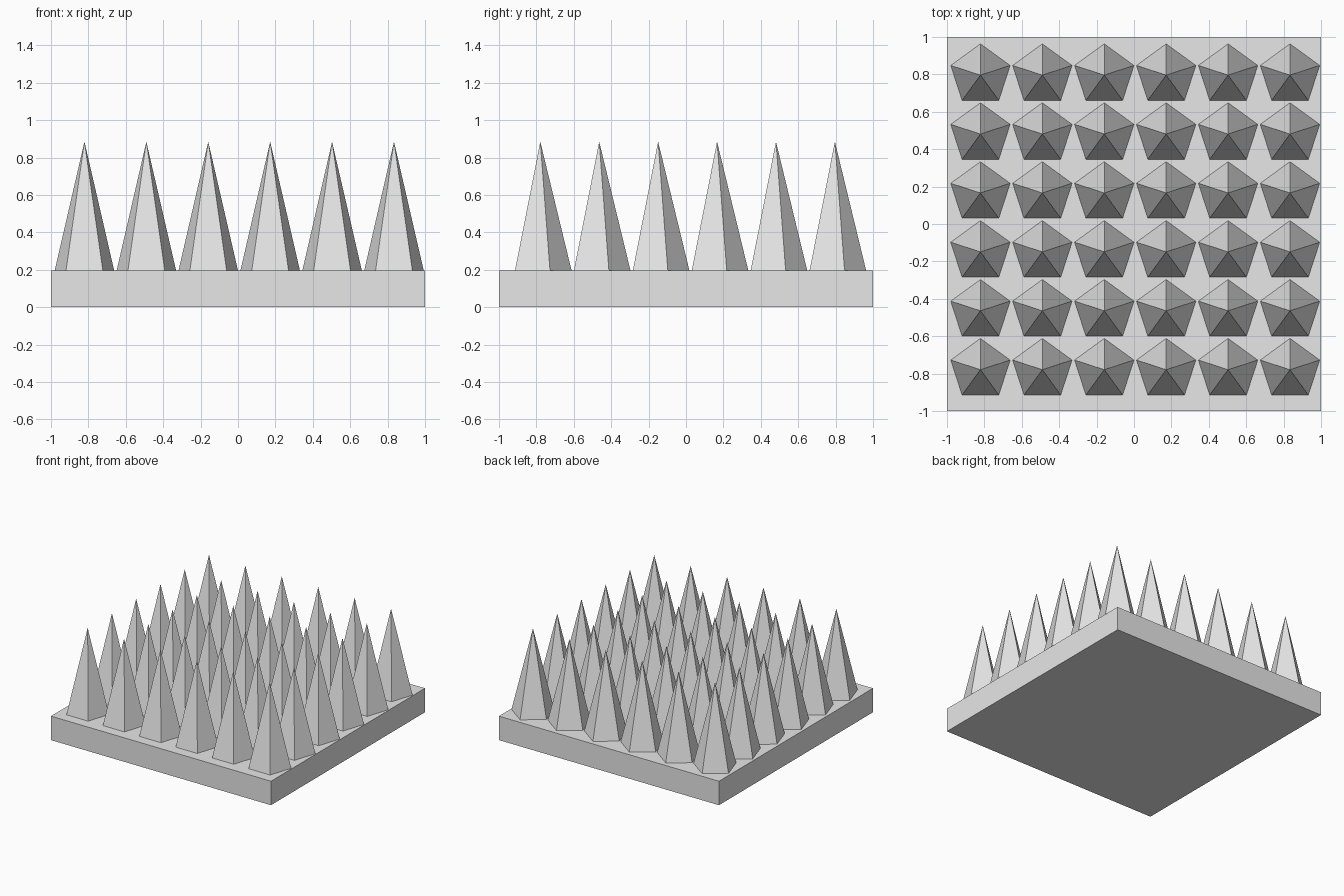
import bpy
import bmesh
from math import pi
from mathutils import Matrix, Vector

cube = bpy.data.objects.get("Cube")
if cube:
    bpy.data.objects.remove(cube, do_unlink=True)

BASE_TOP = 0.197
TIP = 0.885
RADIUS = 0.167

# Single plain grey for every part
grey = bpy.data.materials.new("light_grey")
grey.use_nodes = True
colour = (0.8, 0.8, 0.8, 1)
grey.diffuse_color = colour
grey.node_tree.nodes["Principled BSDF"].inputs["Base Color"].default_value = colour


def make_mesh(name, build):
    bm = bmesh.new()
    build(bm)
    mesh = bpy.data.meshes.new(name)
    bm.to_mesh(mesh)
    bm.free()
    mesh.materials.append(grey)
    return mesh


def place(name, mesh, location):
    obj = bpy.data.objects.new(name, mesh)
    obj.location = location
    bpy.context.collection.objects.link(obj)


def build_base(bm):
    bmesh.ops.create_cube(bm, size=1)
    bmesh.ops.scale(bm, vec=Vector((2, 2, BASE_TOP)), verts=bm.verts)


def build_spike(bm):
    # Five-sided pyramid, one corner pointing to the back
    height = TIP - BASE_TOP
    bmesh.ops.create_cone(bm, cap_ends=True, segments=5, radius1=RADIUS,
                          radius2=0, depth=height,
                          matrix=Matrix.Translation((0, 0, height / 2)))
    bmesh.ops.remove_doubles(bm, verts=bm.verts, dist=0.0001)
    back = max((v for v in bm.verts if v.co.z < height / 2), key=lambda v: v.co.y)
    turn = pi / 2 - Vector((1, 0)).angle_signed(back.co.xy) * -1
    bmesh.ops.rotate(bm, verts=bm.verts, matrix=Matrix.Rotation(turn, 3, "Z"))


# Square slab
place("base", make_mesh("base", build_base), (0, 0, BASE_TOP / 2))

# Six by six grid of spikes sharing one mesh
spike = make_mesh("spike", build_spike)
for row in range(6):
    for col in range(6):
        x = -0.821 + col * 0.331
        y = -0.779 + row * 0.315
        place(f"spike_{row + 1}_{col + 1}", spike, (x, y, BASE_TOP))
